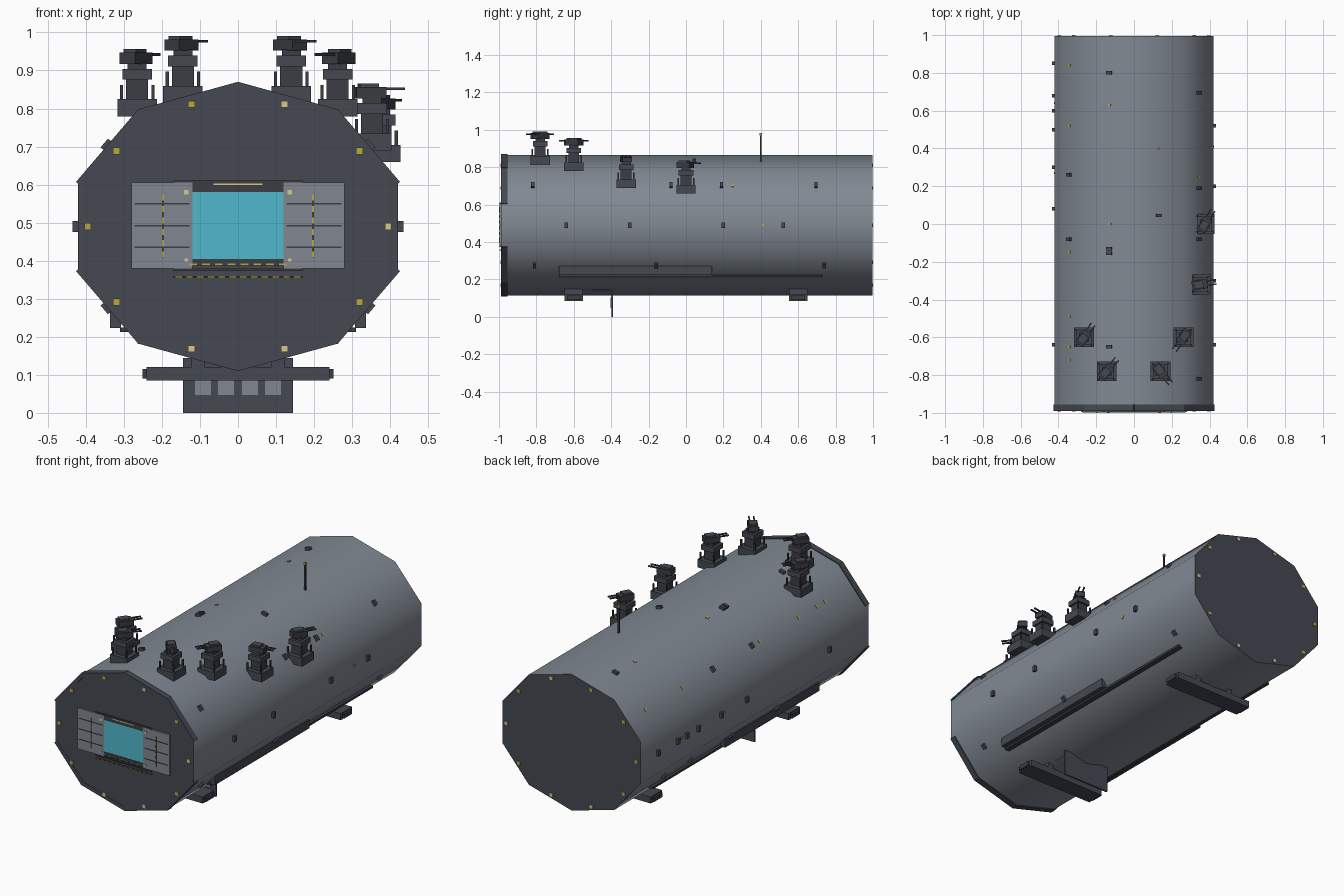
import bpy, bmesh
from math import sin, cos, radians, atan2, hypot
from mathutils import Matrix, Vector

if "Cube" in bpy.data.objects:
    bpy.data.objects.remove(bpy.data.objects["Cube"])


def material(name, r, g, b):
    m = bpy.data.materials.new(name)
    m.use_nodes = True
    m.diffuse_color = (r, g, b, 1)
    m.node_tree.nodes["Principled BSDF"].inputs["Base Color"].default_value = (r, g, b, 1)
    return m


MATS = [material("hull grey", .22, .25, .29), material("dark plating", .058, .065, .082),
        material("gunmetal", .043, .047, .056), material("cyan field", .08, .48, .6),
        material("marker yellow", .5, .38, .05), material("pale lamp", .68, .58, .26),
        material("panel grey", .22, .24, .28)]
HULL, DARK, GUN, CYAN, YELLOW, PALE, PANEL = range(7)
RX, RZ, ZC = .442, .375, .49      # elliptical ten-sided section
Y0, Y1 = -.988, .996


def finish(name, bm):
    bmesh.ops.recalc_face_normals(bm, faces=bm.faces)
    me = bpy.data.meshes.new(name)
    bm.to_mesh(me)
    bm.free()
    for m in MATS:
        me.materials.append(m)
    ob = bpy.data.objects.new(name, me)
    bpy.context.collection.objects.link(ob)
    return ob


def add_box(bm, centre, size, mat, tilt=0, spin=0):
    mx = (Matrix.Translation(centre) @ Matrix.Rotation(spin, 4, 'Z')
          @ Matrix.Rotation(tilt, 4, 'Y') @ Matrix.Diagonal((*size, 1)))
    start = len(bm.faces)
    bmesh.ops.create_cube(bm, size=1, matrix=mx)
    bm.faces.ensure_lookup_table()
    for f in bm.faces[start:]:
        f.material_index = mat


def boxes(name, items):
    bm = bmesh.new()
    for it in items:
        add_box(bm, *it)
    return finish(name, bm)


def corner(deg):
    a = radians(deg)
    return Vector((RX * cos(a), 0, ZC + RZ * sin(a)))


def facet(deg):
    """Middle, outward normal, length and tilt of the hull side at this angle."""
    p, q = corner(deg - 18), corner(deg + 18)
    d = q - p
    n = Vector((d.z, 0, -d.x)).normalized()
    return (p + q) / 2, n, d.length, atan2(-n.z, n.x)


# Hull: ten-sided prism, smooth along its sides, dark end faces
bm = bmesh.new()
rings = [[bm.verts.new((corner(18 + 36 * i).x, y, corner(18 + 36 * i).z)) for i in range(10)]
         for y in (Y0, Y1)]
for i in range(10):
    j = (i + 1) % 10
    f = bm.faces.new((rings[0][i], rings[0][j], rings[1][j], rings[1][i]))
    f.smooth = True
for r in rings:
    f = bm.faces.new(r)
    f.material_index = DARK
    for e in f.edges:
        e.smooth = False
finish("hull", bm)

# Armour collar around the front edge, open at the two upright sides
collar = []
for k in range(10):
    if k % 5:
        mid, n, length, tilt = facet(36 * k)
        c = mid - n * .006
        collar.append(((c.x, Y0 + .016, c.z), (.022, .034, length * 1.02), DARK, tilt))
boxes("front_collar", collar)

# Running lamps on both end faces
lamps = []
for k in range(10):
    a = radians(36 * k)
    for y in (Y0 - .002, Y1 + .001):
        lamps.append(((.395 * cos(a), y, ZC + .338 * sin(a)), (.018, .006, .018),
                      PALE if k in (0, 2, 7, 8) else YELLOW))
boxes("end_lamps", lamps)

# Hangar mouth: glowing field, dark lintel and sill, ledges
boxes("hangar_field", [((0, Y0 - .002, .4925), (.24, .005, .175), CYAN)])
boxes("hangar_frame", [((0, Y0 - .003, .593), (.24, .008, .024), GUN),
                       ((0, Y0 - .003, .397), (.24, .008, .016), GUN),
                       ((0, Y0 - .005, .608), (.34, .01, .006), GUN),
                       ((0, Y0 - .005, .376), (.34, .01, .006), GUN)])

# Hangar doors either side with grooves
doors, trim = [], []
for s in (-1, 1):
    doors.append(((s * .2, Y0 - .004, .4925), (.16, .008, .225), PANEL))
    for z in (.435, .492, .55):
        doors.append(((s * .2, Y0 - .0085, z), (.144, .003, .004), GUN))
    trim.append(((s * .197, Y0 - .009, .49), (.006, .002, .165), GUN))
    for i in range(6):
        trim.append(((s * .197, Y0 - .01, .416 + i * .03), (.006, .003, .016), YELLOW))
    for z, w in ((.58, .013), (.402, .008)):
        trim.append(((s * .136, Y0 - .01, z), (w, .003, w), PALE))
boxes("hangar_doors", doors)

# Hazard dashes under the mouth and lamp strip above it
for z, half, count in ((.357, .17, 12), (.39, .135, 8)):
    trim.append(((0, Y0 - .004, z), (2 * half, .006, .006), GUN))
    step = 2 * half / count
    for i in range(count):
        trim.append(((-half + (i + .5) * step, Y0 - .007, z), (step * .6, .004, .005), YELLOW))
trim.append(((0, Y0 - .008, .601), (.13, .004, .005), PALE))
boxes("hangar_trim", trim)

# Landing skids under the hull
for name, y in (("front_skid", -.6), ("rear_skid", .6)):
    items = [((0, y, .103), (.48, .1, .036), DARK), ((0, y, .103), (.502, .07, .024), GUN)]
    for s in (-1, 1):
        items.append(((s * .105, y, .137), (.035, .1, .035), DARK))
    boxes(name, items)

# Boarding ramp: hanging plate, hinge floor and pale windows
ramp = [((0, -.394, .072), (.29, .01, .144), DARK),
        ((0, -.45, .147), (.22, .11, .008), PANEL)]
for x in (-.0925, -.0315, .0315, .0925):
    ramp.append(((x, -.4, .075), (.042, .005, .055), PANEL))
boxes("boarding_ramp", ramp)

# Long rails along the lower sides
for name, s in (("left_rail", 1), ("right_rail", -1)):
    boxes(name, [((s * .295, .025, .219), (.03, 1.41, .012), GUN),
                 ((s * .322, -.27, .247), (.028, .82, .048), DARK)])


# Gun turrets: shared mount and turning head
def turret_mount(name):
    items = [((0, 0, .022), (.104, .104, .045), DARK), ((0, 0, .075), (.058, .058, .07), GUN),
             ((0, 0, .11), (.078, .078, .028), DARK), ((0, 0, .13), (.05, .05, .02), GUN)]
    for sx in (-1, 1):
        for sy in (-1, 1):
            items.append(((sx * .041, sy * .041, .062), (.008, .008, .04), GUN))
    return boxes(name, items)


def turret_head(name):
    items = [((-.005, 0, .152), (.08, .05, .03), GUN), ((-.01, 0, .17), (.05, .04, .012), DARK)]
    for s in (-1, 1):
        items.append(((.05, s * .012, .162), (.07, .007, .007), GUN))
    return boxes(name, items)


turrets = [(-.145, -.78, .815, 50), (.14, -.78, .815, -50), (-.265, -.6, .78, 55),
           (.262, -.6, .78, -125), (.352, -.32, .69, 10), (.375, 0, .66, 60)]
for i, (x, y, z, turn) in enumerate(turrets, 1):
    turret_mount(f"turret_mount_{i}").location = (x, y, z)
    head = turret_head(f"turret_head_{i}")
    head.location = (x, y, z)
    head.rotation_euler.z = radians(turn)

# Antenna with a bright tip
boxes("antenna", [((.13, .4, .9), (.008, .008, .14), GUN), ((.13, .4, .976), (.012, .012, .012), YELLOW)])

# Small sensor blocks and marker lights on the hull sides
SENSORS = {0: (-.64, -.3, .2, .52), 36: (-.82, -.08, .19, .695), -36: (-.81, -.16, .74),
           72: (.045,), 108: (.8, -.13, -.155, -.65), 144: (.26, -.08),
           180: (.85, .68, .6, .5, .3, .08, -.64), 216: (.68, .45, .1, -.3)}
MARKERS = {0: (.41,), 36: (.25,), 108: (.63, 0), 144: (.84, .52, -.15, -.49, -.65, -.72),
           180: (.64, .27)}
for name, table, size, mat in (("hull_sensors", SENSORS, (.03, .018, .03), DARK),
                               ("hull_markers", MARKERS, (.008, .012, .016), YELLOW)):
    items = []
    for deg, ys in table.items():
        mid, n, length, tilt = facet(deg)
        for y in ys:
            items.append(((mid.x, y, mid.z), size, mat, tilt))
    boxes(name, items)
